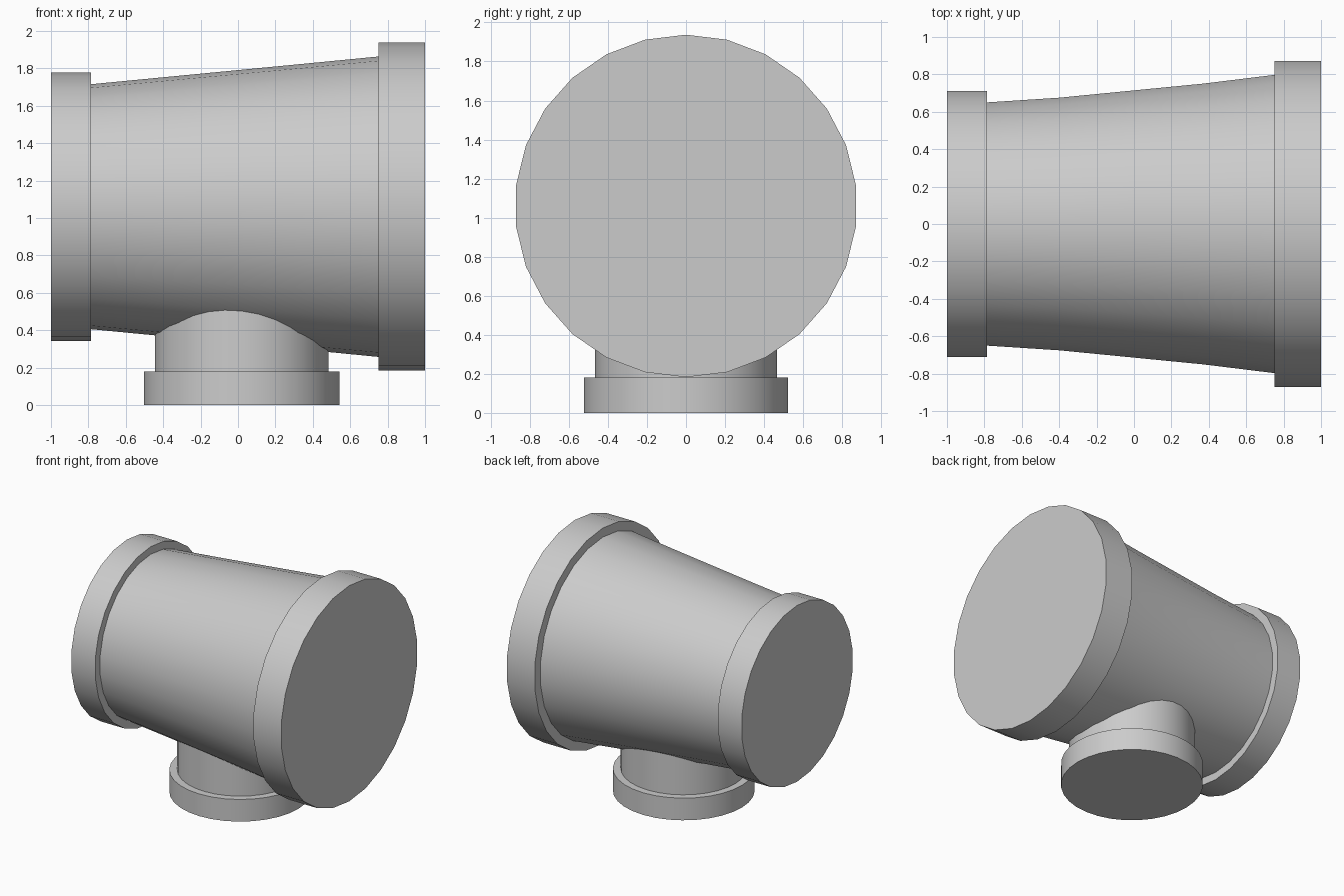
import bpy, bmesh, math
from mathutils import Vector

cube = bpy.data.objects.get("Cube")
if cube:
    bpy.data.objects.remove(cube)

grey = bpy.data.materials.new("plain_grey")
grey.use_nodes = True
colour = (0.6, 0.6, 0.6, 1)
grey.diffuse_color = colour
grey.node_tree.nodes["Principled BSDF"].inputs["Base Color"].default_value = colour


def lathe(name, profile, sides, place):
    """Sweep (distance, radius, width scale) stations into a capped solid."""
    bm = bmesh.new()
    rings = []
    for along, radius, squash in profile:
        ring = []
        for i in range(sides):
            a = math.tau * i / sides
            ring.append(bm.verts.new(place(along, radius * squash * math.sin(a), radius * math.cos(a))))
        rings.append(ring)
    for low, high in zip(rings, rings[1:]):
        for i in range(sides):
            j = (i + 1) % sides
            bm.faces.new((low[i], low[j], high[j], high[i]))
    bm.faces.new(rings[0])
    bm.faces.new(rings[-1])
    bmesh.ops.recalc_face_normals(bm, faces=bm.faces[:])
    mesh = bpy.data.meshes.new(name)
    bm.to_mesh(mesh)
    bm.free()
    mesh.materials.append(grey)
    obj = bpy.data.objects.new(name, mesh)
    bpy.context.collection.objects.link(obj)
    bpy.ops.object.select_all(action='DESELECT')
    obj.select_set(True)
    bpy.context.view_layer.objects.active = obj
    bpy.ops.object.shade_smooth_by_angle(angle=math.radians(30))
    return obj


AXIS_Z = 1.06
OUTLET_X = 0.02


def along_x(d, u, v):
    return Vector((d, u, AXIS_Z + v))


def along_z(d, u, v):
    return Vector((OUTLET_X + v, u, d))


# Tapered main pipe with a collar at each end
lathe("main_pipe", [
    (-1.0, 0.717, 1), (-0.785, 0.717, 1),
    (-0.785, 0.655, 1), (-0.4, 0.692, 0.983),
    (0.37, 0.766, 0.987), (0.75, 0.803, 1),
    (0.75, 0.877, 1), (1.0, 0.877, 1)], 26, along_x)

# Branch outlet below, with its collar; the neck runs into the main pipe
lathe("branch_outlet", [
    (0.0, 0.523, 1), (0.18, 0.523, 1),
    (0.18, 0.465, 1), (0.75, 0.465, 1)], 32, along_z)
